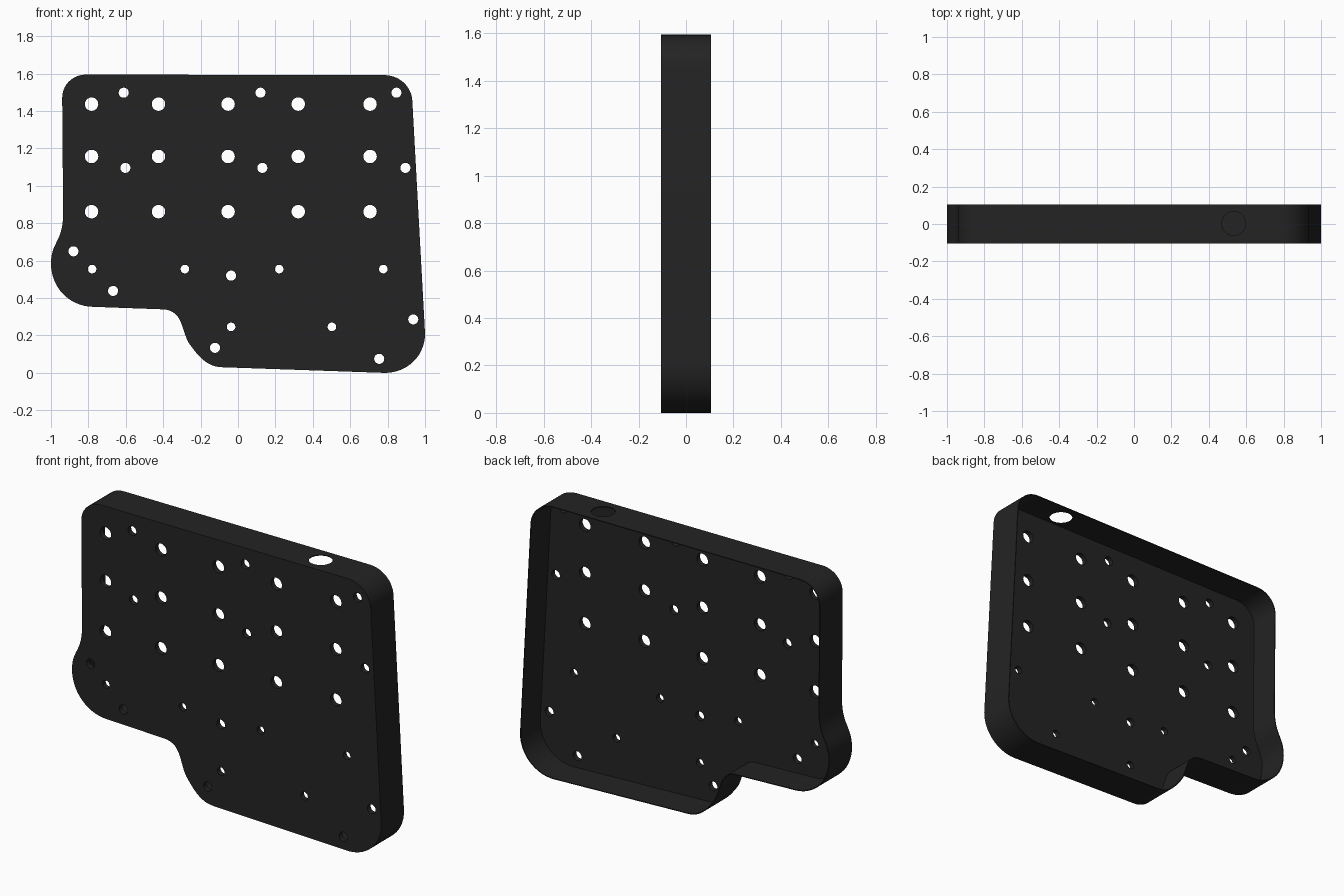
import bpy, bmesh, math
from mathutils import Vector
from mathutils.geometry import interpolate_bezier

if "Cube" in bpy.data.objects:
    bpy.data.objects.remove(bpy.data.objects["Cube"])

FRONT, BACK, PLATE, WALL = -0.105, 0.105, 0.03, 0.005

black = bpy.data.materials.new("matte black")
black.diffuse_color = (0.017, 0.017, 0.017, 1)
black.use_nodes = True
black.node_tree.nodes["Principled BSDF"].inputs["Base Color"].default_value = black.diffuse_color

# Outline in x, z: each entry is a cubic curve; straight runs join the curves
curves = [
    [(-0.94, 1.47), (-0.94, 1.54), (-0.885, 1.595), (-0.81, 1.595)],   # top left corner
    [(0.78, 1.592), (0.865, 1.592), (0.928, 1.53), (0.932, 1.455)],    # top right corner
    [(1.0, 0.21), (1.0, 0.09), (0.905, 0.0), (0.785, 0.0)],            # bottom right corner
    [(-0.08, 0.03), (-0.17, 0.03), (-0.215, 0.095), (-0.26, 0.155)],   # step, lower bend
    [(-0.26, 0.155), (-0.305, 0.225), (-0.29, 0.34), (-0.41, 0.34)],   # step, upper bend
    [(-0.77, 0.353), (-0.90, 0.353), (-1.0, 0.455), (-1.0, 0.585)],    # thumb lobe
    [(-1.0, 0.585), (-1.0, 0.70), (-0.935, 0.70), (-0.935, 0.85)],     # lobe to side
]
outline = []
for c in curves:
    for p in interpolate_bezier(*[Vector((x, z, 0)) for x, z in c], 15):
        if not outline or (p - outline[-1]).length > 1e-4:
            outline.append(p)

# Holes: radius and centres
holes = [(0.036, [(x, z) for x in (-0.783, -0.425, -0.053, 0.322, 0.706)
                  for z in (1.437, 1.157, 0.862)]),
         (0.027, [(-0.611, 1.498), (0.12, 1.498), (0.847, 1.498), (-0.602, 1.096),
                  (0.13, 1.096), (0.895, 1.096), (-0.88, 0.65), (-0.668, 0.438),
                  (-0.037, 0.52), (-0.123, 0.134), (0.755, 0.075), (0.937, 0.286)]),
         (0.023, [(-0.78, 0.555), (-0.284, 0.555), (0.22, 0.555), (0.777, 0.555),
                  (-0.037, 0.246), (0.502, 0.246)])]


def activate(obj):
    bpy.ops.object.select_all(action='DESELECT')
    obj.select_set(True)
    bpy.context.view_layer.objects.active = obj


def add_loop(curve, pts):
    s = curve.splines.new('POLY')
    s.points.add(len(pts) - 1)
    for sp, p in zip(s.points, pts):
        sp.co = (p[0], p[1], 0, 1)
    s.use_cyclic_u = True


# Front plate: filled outline with round holes
curve = bpy.data.curves.new("front_plate", 'CURVE')
curve.dimensions, curve.fill_mode, curve.extrude = '2D', 'BOTH', PLATE / 2
add_loop(curve, outline)
for r, centres in holes:
    for x, z in centres:
        add_loop(curve, [(x + r * math.cos(i * math.tau / 28), z + r * math.sin(i * math.tau / 28))
                         for i in range(28)])
plate = bpy.data.objects.new("front_plate", curve)
bpy.context.collection.objects.link(plate)
plate.location.y = FRONT + PLATE / 2
plate.rotation_euler.x = math.pi / 2
activate(plate)
bpy.ops.object.convert(target='MESH')
plate = bpy.context.object
plate.data.materials.clear()
plate.data.materials.append(black)
bpy.ops.object.shade_smooth_by_angle(angle=math.radians(30))

# Side wall: thin band around the outline, open at the back
bm = bmesh.new()
rings = [[bm.verts.new((p.x, y, p.y)) for p in outline] for y in (FRONT + PLATE, BACK)]
n = len(outline)
for i in range(n):
    j = (i + 1) % n
    bm.faces.new((rings[0][i], rings[0][j], rings[1][j], rings[1][i]))
bmesh.ops.recalc_face_normals(bm, faces=bm.faces)
top = max(bm.faces, key=lambda f: f.calc_center_median().z)
if top.normal.z < 0:
    bmesh.ops.reverse_faces(bm, faces=bm.faces)
mesh = bpy.data.meshes.new("side_wall")
bm.to_mesh(mesh)
bm.free()
mesh.materials.append(black)
wall = bpy.data.objects.new("side_wall", mesh)
bpy.context.collection.objects.link(wall)
solid = wall.modifiers.new("thickness", 'SOLIDIFY')
solid.thickness, solid.offset = WALL, -1

# Cable hole through the top wall
bpy.ops.mesh.primitive_cylinder_add(vertices=40, radius=0.064, depth=0.2, location=(0.533, 0.003, 1.59))
cutter = bpy.context.object
cutter.name = "cable_hole_cutter"
cutter.data.materials.append(black)
cutter.hide_render = True
cut = wall.modifiers.new("cable_hole", 'BOOLEAN')
cut.operation, cut.object, cut.solver = 'DIFFERENCE', cutter, 'EXACT'
activate(wall)
for m in ("thickness", "cable_hole"):
    bpy.ops.object.modifier_apply(modifier=m)
bpy.data.objects.remove(cutter)
bpy.ops.object.shade_smooth_by_angle(angle=math.radians(30))
